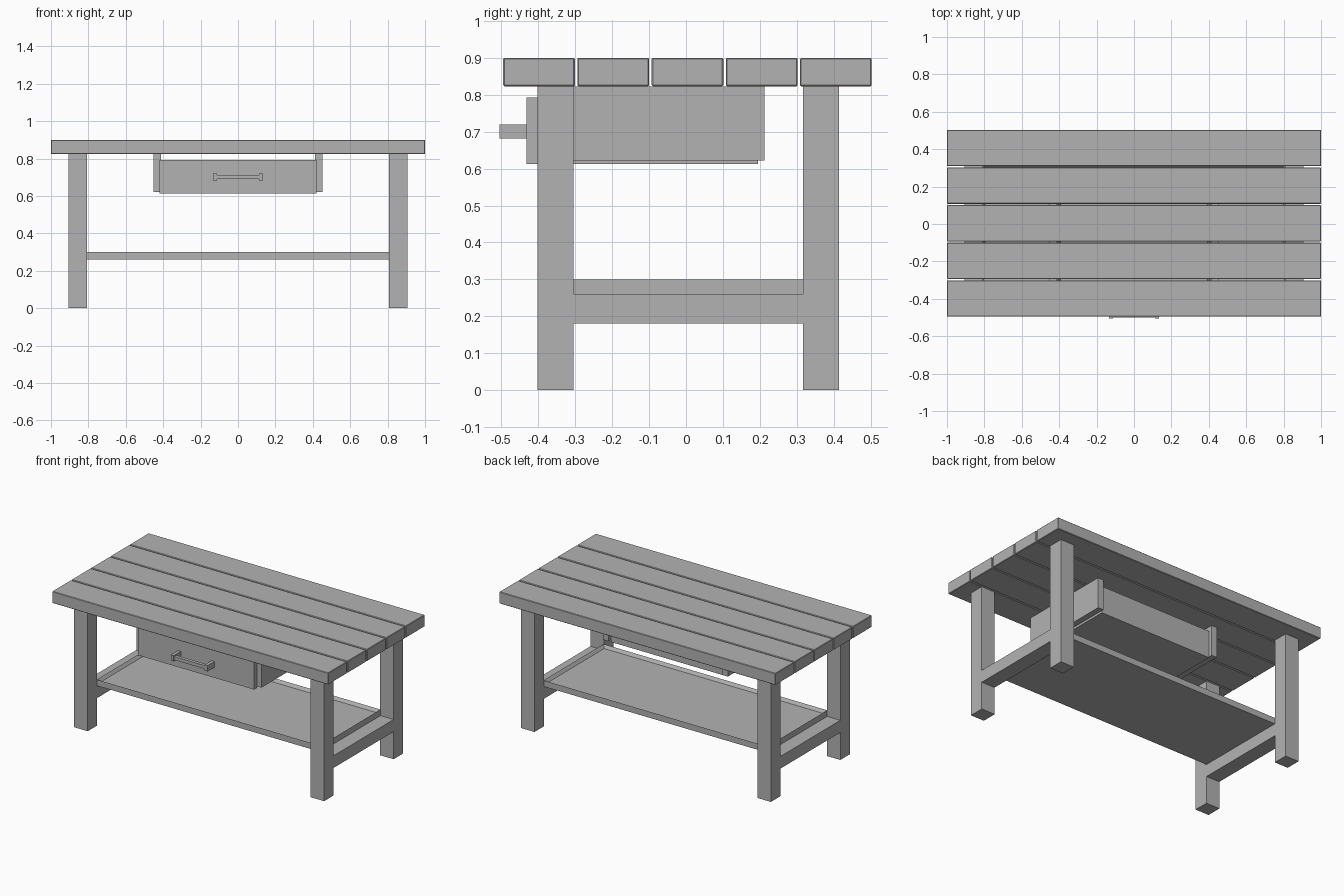
import bpy
import bmesh

cube = bpy.data.objects.get("Cube")
if cube:
    bpy.data.objects.remove(cube, do_unlink=True)

grey = bpy.data.materials.new("plain grey")
grey.use_nodes = True
grey.diffuse_color = (0.45, 0.45, 0.45, 1)
grey.node_tree.nodes["Principled BSDF"].inputs["Base Color"].default_value = (0.45, 0.45, 0.45, 1)


def box(name, x, y, z, bevel=0):
    """Box from (low, high) ranges on each axis."""
    bm = bmesh.new()
    bmesh.ops.create_cube(bm, size=1)
    for v in bm.verts:
        for i, (lo, hi) in enumerate((x, y, z)):
            v.co[i] = lo if v.co[i] < 0 else hi
    mesh = bpy.data.meshes.new(name)
    bm.to_mesh(mesh)
    bm.free()
    mesh.materials.append(grey)
    ob = bpy.data.objects.new(name, mesh)
    bpy.context.collection.objects.link(ob)
    if bevel:
        mod = ob.modifiers.new("edge", "BEVEL")
        mod.width = bevel
        mod.segments = 1
    return ob


def tray(name, x, y, z, wall, floor):
    """Open-topped box: a box whose top face is inset and sunk."""
    ob = box(name, x, y, z)
    bm = bmesh.new()
    bm.from_mesh(ob.data)
    bm.normal_update()
    top = max(bm.faces, key=lambda f: f.normal.z)
    bmesh.ops.inset_individual(bm, faces=[top], thickness=wall)
    for v in top.verts:
        v.co.z = floor
    bm.to_mesh(ob.data)
    bm.free()
    return ob


def pair(name, x, y, z):
    """Matching boxes on both sides of x = 0."""
    box(name + "_left", x, y, z)
    box(name + "_right", (-x[1], -x[0]), y, z)


UNDER = 0.823
LEG_X = (0.807, 0.905)
FRONT, BACK = -0.304, 0.317

# Tabletop planks
for i in range(5):
    y = -0.495 + 0.201 * i
    box(f"top_plank_{i + 1}", (-1, 1), (y, y + 0.194), (UNDER, 0.9), 0.003)

# Legs and the side rails between them
pair("front_leg", LEG_X, (FRONT - 0.098, FRONT), (0, UNDER))
pair("back_leg", LEG_X, (BACK, BACK + 0.098), (0, UNDER))
pair("side_rail", LEG_X, (FRONT, BACK), (0.18, 0.26))

# Lower shelf with a raised rim
tray("shelf", (-0.81, 0.81), (FRONT, BACK), (0.26, 0.3), 0.02, 0.28)

# Drawer hung between two runners
pair("drawer_runner", (0.413, 0.452), (-0.402, 0.213), (0.622, UNDER))
tray("drawer_box", (-0.408, 0.408), (-0.402, 0.195), (0.612, 0.79), 0.02, 0.632)
box("drawer_front", (-0.42, 0.42), (-0.432, -0.402), (0.612, 0.793))

# Drawer handle
pair("handle_post", (0.112, 0.133), (-0.505, -0.432), (0.682, 0.72))
box("handle_bar", (-0.112, 0.112), (-0.5, -0.478), (0.69, 0.712))
